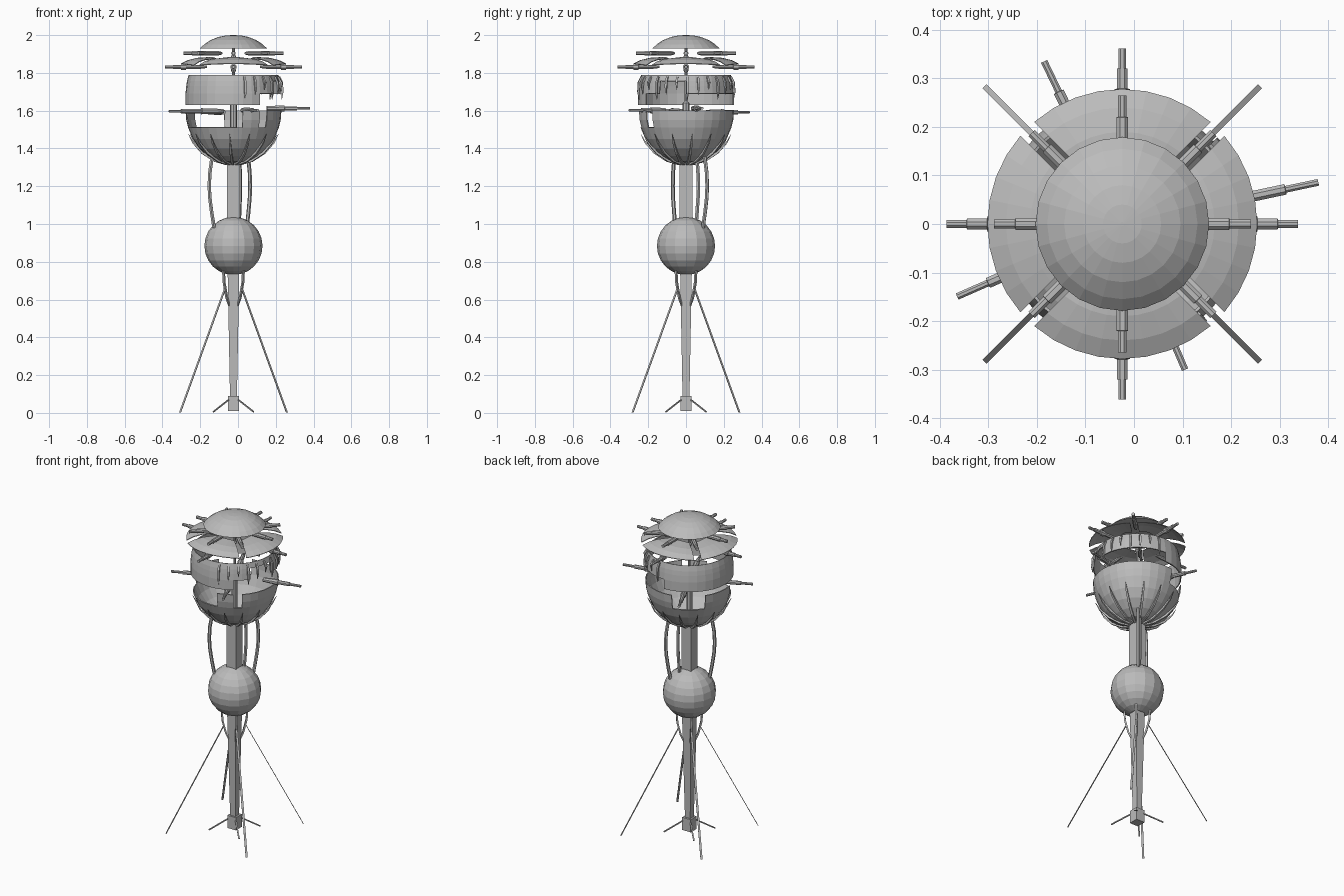
import bpy, bmesh, math
from mathutils import Vector

cube = bpy.data.objects.get("Cube")
if cube:
    bpy.data.objects.remove(cube)

AXIS = Vector((-0.024, 0, 0))
CARDINAL = (0, 90, 180, 270)
DIAGONAL = (45, 135, 225, 315)

metal = bpy.data.materials.new("weathered grey metal")
metal.use_nodes = True
metal.diffuse_color = (0.5, 0.5, 0.5, 1)
metal.node_tree.nodes["Principled BSDF"].inputs["Base Color"].default_value = (0.5, 0.5, 0.5, 1)


def finish(name, bm, thickness=0):
    mesh = bpy.data.meshes.new(name)
    bm.to_mesh(mesh)
    bm.free()
    mesh.materials.append(metal)
    ob = bpy.data.objects.new(name, mesh)
    ob.location = AXIS
    bpy.context.collection.objects.link(ob)
    if thickness:
        mod = ob.modifiers.new("thickness", "SOLIDIFY")
        mod.thickness = thickness
        mod.offset = -1
    return ob


def polar(r, degrees, z):
    a = math.radians(degrees)
    return Vector((r * math.cos(a), r * math.sin(a), z))


def lathe(name, profile, sides, keep=None, thickness=0, turn=0):
    """Spin (radius, height) points round the axis, leaving out unwanted cells."""
    bm = bmesh.new()
    step = 360 / sides
    rings = [[bm.verts.new(polar(r, turn + i * step, z)) for i in range(sides)] for r, z in profile]
    for (low, high), (p, q) in zip(zip(rings, rings[1:]), zip(profile, profile[1:])):
        for i in range(sides):
            j = (i + 1) % sides
            if keep is None or keep((i + 0.5) * step, (p[1] + q[1]) / 2):
                bm.faces.new((low[i], low[j], high[j], high[i]))
    if keep is None:
        for ring in (rings[0], rings[-1]):
            bm.faces.new(ring)
        bmesh.ops.recalc_face_normals(bm, faces=bm.faces)
    bmesh.ops.remove_doubles(bm, verts=bm.verts, dist=1e-5)
    loose = [v for v in bm.verts if not v.link_faces]
    bmesh.ops.delete(bm, geom=loose, context="VERTS")
    return finish(name, bm, thickness)


def sweep(name, path, sizes, sides=6):
    """Loft a section through a path; a size is (sideways half width, other half width)."""
    bm = bmesh.new()
    rings = []
    for i, (p, (w, h)) in enumerate(zip(path, sizes)):
        along = (path[min(i + 1, len(path) - 1)] - path[max(i - 1, 0)]).normalized()
        out = Vector((p.x, p.y, 0)).normalized()
        side = Vector((-out.y, out.x, 0))
        side = (side - along * side.dot(along)).normalized()
        up = along.cross(side)
        ring = []
        for k in range(sides):
            a = 2 * math.pi * (k + 0.5) / sides
            grow = 1 / math.cos(math.pi / sides)
            ring.append(bm.verts.new(p + (side * w * math.cos(a) + up * h * math.sin(a)) * grow))
        rings.append(ring)
    for a, b in zip(rings, rings[1:]):
        for k in range(sides):
            m = (k + 1) % sides
            bm.faces.new((a[k], a[m], b[m], b[k]))
    bm.faces.new(rings[0])
    bm.faces.new(rings[-1])
    bmesh.ops.recalc_face_normals(bm, faces=bm.faces)
    return finish(name, bm)


def rod(name, angle, z, steps):
    """Straight horizontal rod with stepped (radius from axis, half width) stations."""
    sweep(name, [polar(r, angle, z) for r, w in steps], [(w, w) for r, w in steps], 8)


def within(angle, start, end):
    return (angle - start) % 360 < (end - start) % 360


# Square column, foot block and ball
lathe("lower_column", [(0.025, 0.05), (0.045, 0.8)], 4, turn=45)
lathe("upper_column", [(0.047, 0.95), (0.047, 1.36)], 4, turn=45)
lathe("foot_block", [(0.042, 0.01), (0.042, 0.09)], 4, turn=45)
bm = bmesh.new()
bmesh.ops.create_uvsphere(bm, u_segments=16, v_segments=12, radius=0.154)
bmesh.ops.translate(bm, verts=bm.verts, vec=(0, 0, 0.884))
finish("ball", bm)

# Spreading feet, stays and struts on the diagonals
for a in DIAGONAL:
    sweep("foot", [polar(0.035, a, 0.07), polar(0.15, a, 0.006)], [(0.004, 0.003)] * 2, 4)
    sweep("stay", [polar(0.4, a, 0.002), polar(0.06, a, 0.665)], [(0.006, 0.0015)] * 2, 4)
    sweep("strut", [polar(0.075, a, 0.76), polar(0.07, a, 0.69), polar(0.05, a, 0.61), polar(0.025, a, 0.55)],
          [(0.006, 0.005)] * 3 + [(0.003, 0.003)], 4)

# Bowed hoses between ball and head
for x, y in ((-0.128, -0.07), (0.088, 0.112), (0.035, 0.065)):
    path = [Vector((x * f, y * f, z)) for f, z in
            ((0.8, 0.98), (0.9, 1.06), (0.98, 1.14), (1, 1.2), (0.98, 1.27), (0.9, 1.34), (0.8, 1.39))]
    sweep("hose", path, [(0.009, 0.009)] * len(path), 6)


# Broken head shell: jagged bowl below, jagged band above
def bowl_part(angle, z):
    if z < 1.51:
        return True
    low = within(angle, 180, 286) or within(angle, 100, 150) or within(angle, 300, 320)
    return not low or (z < 1.58 and within(angle, 168, 192))


def band_part(angle, z):
    if within(angle, 330, 360):
        return z > 1.755
    if within(angle, 300, 450):
        return z > 1.69
    return True


lathe("bowl", [(0.03, 1.322), (0.085, 1.332), (0.135, 1.36), (0.18, 1.4), (0.215, 1.45),
               (0.24, 1.51), (0.25, 1.55), (0.254, 1.6)], 32, bowl_part, 0.006)
lathe("band", [(0.254, 1.63), (0.254, 1.69), (0.25, 1.73), (0.246, 1.757), (0.238, 1.79)],
      32, band_part, 0.006)

# Tapered ribs hugging the bowl
for i in range(14):
    a = i * 360 / 14 + 8
    sweep("bowl_rib", [polar(r, a, z) for r, z in ((0.04, 1.318), (0.1, 1.335), (0.165, 1.376), (0.215, 1.43), (0.24, 1.475))],
          [(0.007, 0.006), (0.007, 0.006), (0.006, 0.006), (0.005, 0.004), (0.001, 0.001)], 4)

# Hanging spikes on the broken side of the band
for i in range(13):
    a = -76 + i * 13
    drop = 1.66 + 0.025 * (i % 3)
    sweep("hanging_spike", [polar(0.243, a, 1.78), polar(0.257, a, 1.75), polar(0.26, a, drop + 0.04), polar(0.256, a, drop)],
          [(0.005, 0.004), (0.006, 0.005), (0.006, 0.005), (0.001, 0.001)], 4)

# Rods through the gap
for angle, start, end, z in ((12, 0.18, 0.413, 1.612), (203.7, 0.06, 0.372, 1.597),
                             (115.7, 0.12, 0.372, 1.592), (293.3, 0.12, 0.327, 1.602)):
    span = end - start
    rod("gap_rod", angle, z, [(start, 0.012), (start + span * 0.4, 0.016), (start + span * 0.41, 0.011),
                              (end - 0.07, 0.011), (end - 0.069, 0.007), (end, 0.007)])

# Inner mast with knuckles
lathe("mast", [(0.018, 1.36), (0.018, 1.64), (0.007, 1.65), (0.007, 1.8), (0.014, 1.815), (0.007, 1.83),
               (0.007, 1.86), (0.016, 1.88), (0.007, 1.9), (0.007, 1.93)], 8)

# Four curved petals parted at the diagonals
for a in CARDINAL:
    bm = bmesh.new()
    rows = []
    for r, z in ((0.11, 1.885), (0.19, 1.88), (0.24, 1.868), (0.278, 1.85)):
        half = 45 - math.degrees(math.asin(0.02 / r))
        rows.append([bm.verts.new(polar(r, a + half * t / 4, z - 0.008 * (t / 4) ** 2)) for t in range(-4, 5)])
    for p, q in zip(rows, rows[1:]):
        for k in range(8):
            bm.faces.new((p[k], q[k], q[k + 1], p[k + 1]))
    finish("petal", bm, 0.004)
    rod("long_rod", a, 1.832, [(0.14, 0.006), (0.18, 0.011), (0.25, 0.011), (0.251, 0.016), (0.278, 0.016),
                               (0.279, 0.011), (0.32, 0.011), (0.321, 0.008), (0.362, 0.008)])

# Upper ring of rods and the dome cap
for a in CARDINAL + DIAGONAL:
    rod("short_rod", a, 1.904, [(0.09, 0.007), (0.12, 0.012), (0.22, 0.012), (0.221, 0.009), (0.265, 0.009)])
lathe("dome_cap", [(0.179, 1.928), (0.155, 1.951), (0.12, 1.974), (0.08, 1.99), (0.04, 1.998), (0.004, 2.0)], 24)
